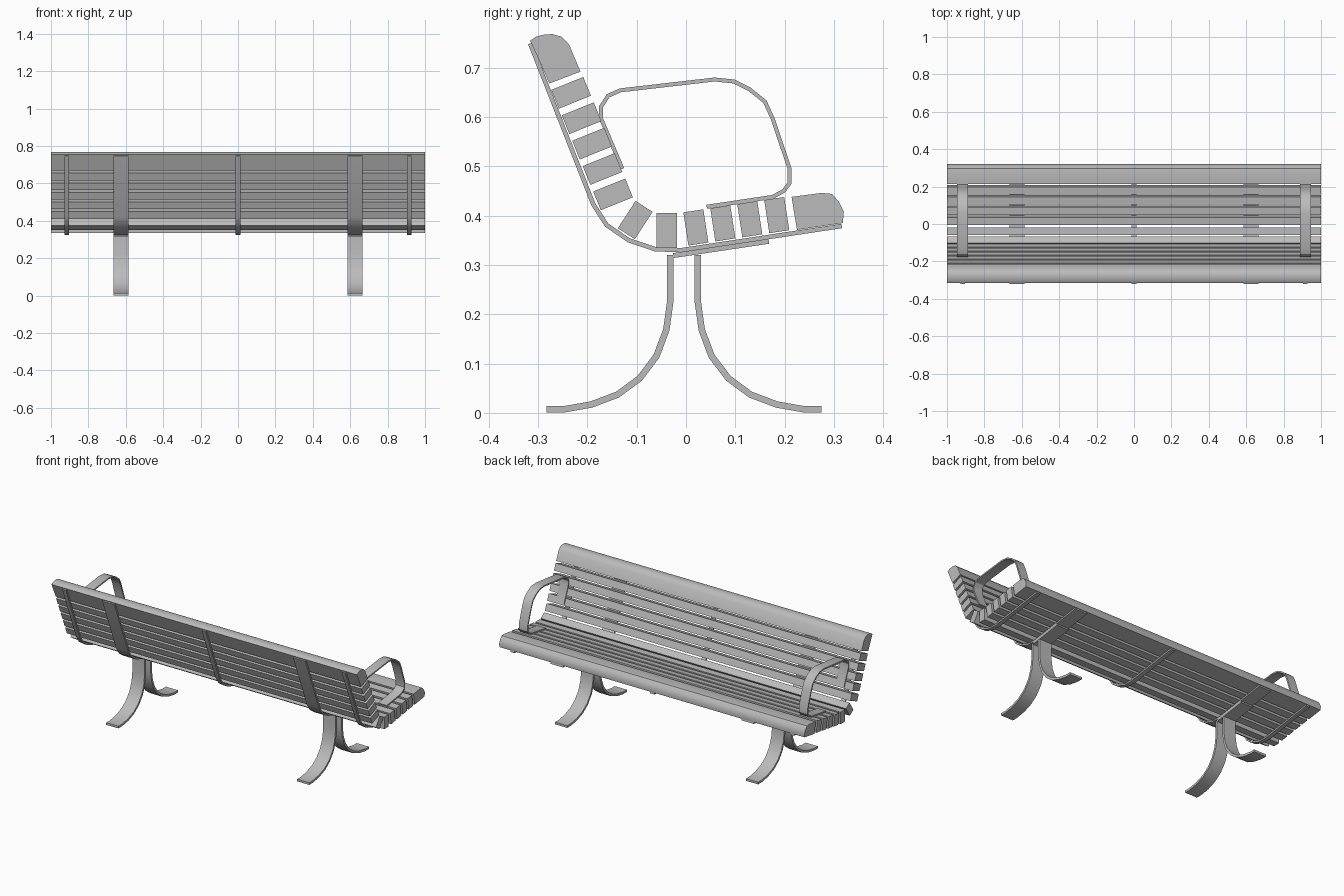
import bpy, bmesh, math
from mathutils import Vector

cube = bpy.data.objects.get("Cube")
if cube:
    bpy.data.objects.remove(cube, do_unlink=True)

grey = bpy.data.materials.new("plain grey")
grey.use_nodes = True
COLOUR = (0.5, 0.5, 0.5, 1)
grey.diffuse_color = COLOUR
grey.node_tree.nodes["Principled BSDF"].inputs["Base Color"].default_value = COLOUR


def finish(name, bm):
    bmesh.ops.recalc_face_normals(bm, faces=bm.faces)
    mesh = bpy.data.meshes.new(name)
    bm.to_mesh(mesh)
    bm.free()
    mesh.materials.append(grey)
    obj = bpy.data.objects.new(name, mesh)
    bpy.context.collection.objects.link(obj)
    bpy.ops.object.select_all(action='DESELECT')
    obj.select_set(True)
    bpy.context.view_layer.objects.active = obj
    bpy.ops.object.shade_smooth_by_angle(angle=math.radians(32))


def board(name, outline):
    """Full-length board with the given (y, z) cross-section."""
    bm = bmesh.new()
    face = bm.faces.new([bm.verts.new((-1, y, z)) for y, z in outline])
    new = bmesh.ops.extrude_face_region(bm, geom=[face])["geom"]
    bmesh.ops.translate(bm, vec=(2, 0, 0),
                        verts=[v for v in new if isinstance(v, bmesh.types.BMVert)])
    finish(name, bm)


def slat(name, y, z, angle, width=0.041, depth=0.068):
    a = math.radians(angle)
    u = Vector((math.cos(a), math.sin(a))) * width / 2
    v = Vector((-math.sin(a), math.cos(a))) * depth / 2
    c = Vector((y, z))
    board(name, [c - u - v, c + u - v, c + u + v, c - u + v])


def band(name, path, x, width, thick):
    """Flat metal bar bent along a (y, z) centre line with mitred joints."""
    pts = [Vector(p) for p in path]
    bm = bmesh.new()
    rings = []
    for i, p in enumerate(pts):
        a = (p - pts[i - 1]).normalized() if i else (pts[1] - p).normalized()
        b = (pts[i + 1] - p).normalized() if i < len(pts) - 1 else a
        t = (a + b).normalized()
        n = Vector((-t.y, t.x)) * thick / 2 / t.dot(a)
        rings.append([bm.verts.new((x + sx * width / 2, *(p + n * sn)))
                      for sx, sn in ((-1, -1), (1, -1), (1, 1), (-1, 1))])
    for r, s in zip(rings, rings[1:]):
        for k in range(4):
            j = (k + 1) % 4
            bm.faces.new((r[k], r[j], s[j], s[k]))
    bm.faces.new(rings[0])
    bm.faces.new(rings[-1])
    finish(name, bm)


# Rounded end boards
board("top_rail", [(-.316, .755), (-.304, .763), (-.288, .767), (-.271, .768), (-.253, .763),
                   (-.237, .747), (-.214, .692), (-.277, .668)])
board("front_rail", [(.214, .438), (.275, .446), (.296, .444), (.31, .428), (.32, .408),
                     (.318, .385), (.225, .371)])

# Backrest, corner and seat slats
for i in range(5):
    f = i / 4
    slat(f"back_slat_{i + 1}", -.233 + .085 * f, .649 - .206 * f, -68, depth=.07)
slat("corner_slat", -.103, .391, -33, depth=.066)
slat("inner_seat_slat", -.039, .37, 0, depth=.071)
for i in range(4):
    f = i / 3
    slat(f"seat_slat_{i + 1}", .02 + .164 * f, .376 + .025 * f, 8.7)

# Bent support straps behind and beneath the slats
strap = [(-.316, .749), (-.188, .423), (-.161, .381), (-.116, .35),
         (-.063, .332), (-.009, .33), (.316, .379)]
for x, width in ((-.915, .025), (-.625, .08), (0, .027), (.625, .08), (.915, .025)):
    band("support_strap", strap, x, width, .009)

# Splayed legs, mirrored front to back and side to side
leg = [(.279, .007), (.245, .007), (.188, .017), (.135, .037), (.09, .07),
       (.056, .115), (.036, .168), (.028, .225), (.028, .32)]
arm = [(-.129, .495), (-.172, .596), (-.172, .621), (-.158, .643), (-.133, .654),
       (.058, .676), (.097, .672), (.129, .656), (.16, .631), (.176, .596),
       (.21, .495), (.21, .466), (.198, .45), (.176, .438), (.042, .418)]
for side, sx in (("left", 1), ("right", -1)):
    for end, sy in (("front", -1), ("back", 1)):
        band(f"{side}_{end}_leg", [(y * sy - .004, z) for y, z in leg], sx * .625, .08, .013)
    band(f"{side}_mounting_plate", [(-.026, .319), (.168, .348)], sx * .625, .08, .01)
    band(f"{side}_armrest", arm, sx * .917, .057, .008)
